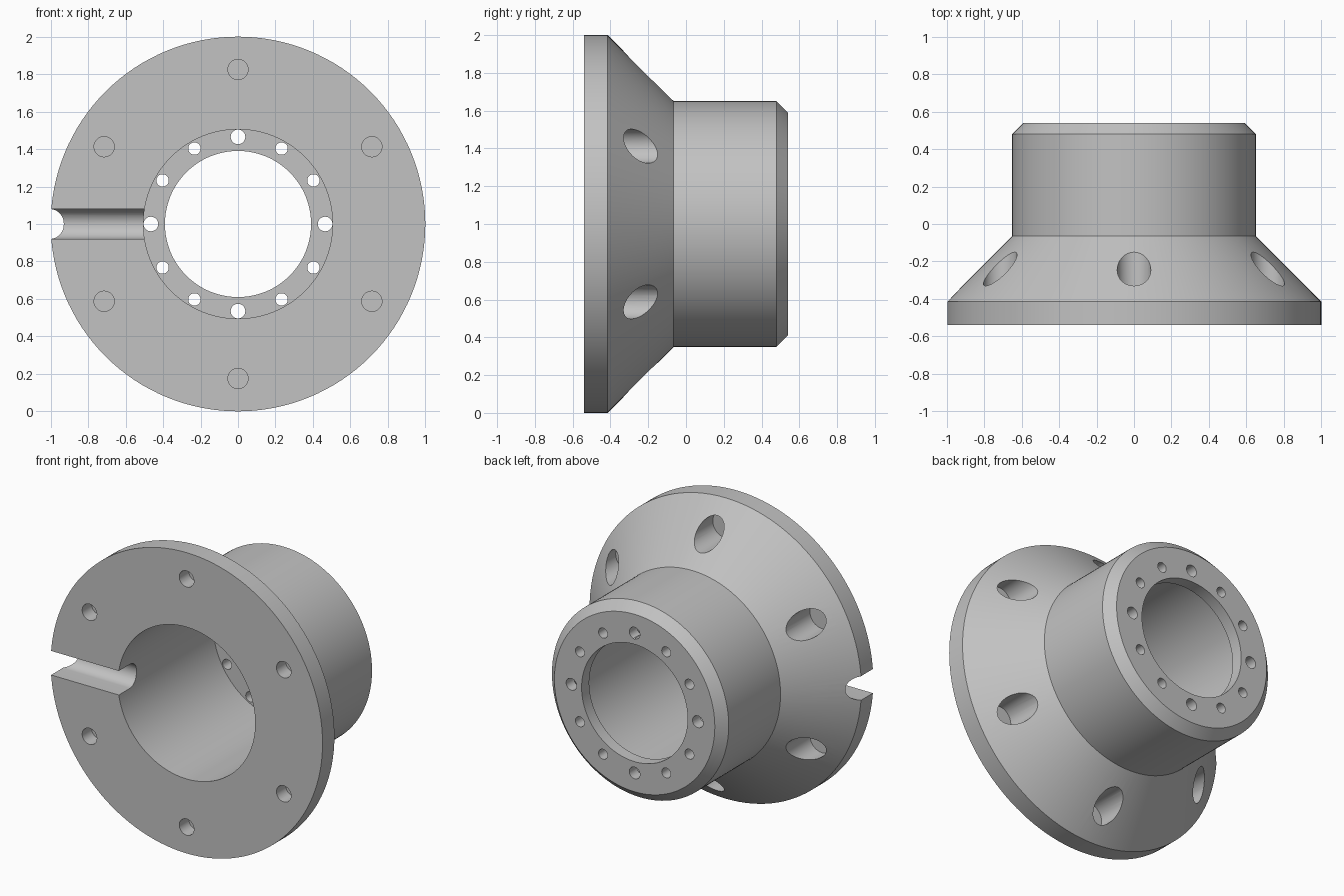
import bpy
import math
from mathutils import Vector

cube = bpy.data.objects.get("Cube")
if cube:
    bpy.data.objects.remove(cube, do_unlink=True)

AXIS_Z = 1.0
FRONT, BACK = -0.54, 0.54

steel = bpy.data.materials.new("plain grey")
steel.use_nodes = True
grey = (0.54, 0.54, 0.54, 1)
steel.diffuse_color = grey
steel.node_tree.nodes["Principled BSDF"].inputs["Base Color"].default_value = grey


def lathe(name, profile, segments=128):
    """Revolve a closed (radius, y) profile about the hub axis."""
    n = len(profile)
    verts, faces = [], []
    for i in range(segments):
        a = 2 * math.pi * i / segments
        verts += [(r * math.cos(a), y, AXIS_Z + r * math.sin(a)) for r, y in profile]
    for i in range(segments):
        j = (i + 1) % segments
        for k in range(n):
            m = (k + 1) % n
            faces.append((i * n + k, i * n + m, j * n + m, j * n + k))
    mesh = bpy.data.meshes.new(name)
    mesh.from_pydata(verts, [], faces)
    obj = bpy.data.objects.new(name, mesh)
    bpy.context.collection.objects.link(obj)
    return obj


def select_only(obj):
    bpy.ops.object.select_all(action='DESELECT')
    obj.select_set(True)
    bpy.context.view_layer.objects.active = obj


def recalc(obj):
    select_only(obj)
    bpy.ops.object.mode_set(mode='EDIT')
    bpy.ops.mesh.select_all(action='SELECT')
    bpy.ops.mesh.normals_make_consistent(inside=False)
    bpy.ops.object.mode_set(mode='OBJECT')


def cut(obj, cutter):
    cutter.hide_render = True
    mod = obj.modifiers.new("cut", 'BOOLEAN')
    mod.operation = 'DIFFERENCE'
    mod.solver = 'EXACT'
    mod.object = cutter
    select_only(obj)
    bpy.ops.object.modifier_apply(modifier=mod.name)
    bpy.data.objects.remove(cutter, do_unlink=True)


def drill(obj, angle, ring, radius, y0, y1):
    """Cut a round hole parallel to the hub axis."""
    a = math.radians(angle)
    bpy.ops.mesh.primitive_cylinder_add(
        vertices=32, radius=radius, depth=y1 - y0, rotation=(math.pi / 2, 0, 0),
        location=(ring * math.cos(a), (y0 + y1) / 2, AXIS_Z + ring * math.sin(a)))
    cut(obj, bpy.context.object)


# Flange, cone, barrel, chamfer, inner lip and bore in one turned profile
hub = lathe("flanged_hub", [
    (0.505, FRONT), (1.0, FRONT), (1.0, -0.415), (0.65, -0.065),
    (0.65, 0.48), (0.59, BACK), (0.39, BACK), (0.39, 0.46), (0.505, 0.46)])
recalc(hub)

# Blind flange holes and the counterbores behind them in the cone
for k in range(6):
    drill(hub, 30 + 60 * k, 0.825, 0.054, FRONT - 0.1, -0.44)
    drill(hub, 30 + 60 * k, 0.825, 0.09, -0.41, 0.1)

# Ring of through holes in the lip, slightly larger on the main axes
for k in range(12):
    drill(hub, 30 * k, 0.465, 0.039 if k % 3 == 0 else 0.033, 0.4, 0.6)

# Round-bottomed slot across one side of the flange
half, centre_y = 0.08, -0.425
outline = [(-0.7, -half), (-0.7, half)]
for k in range(25):
    t = math.pi * k / 24
    outline.append((centre_y + half * math.sin(t), half * math.cos(t)))
n = len(outline)
verts = [Vector((x, y, AXIS_Z + z)) for x in (-1.2, -0.4) for y, z in outline]
faces = [tuple(range(n)), tuple(range(2 * n - 1, n - 1, -1))]
faces += [(i, (i + 1) % n, n + (i + 1) % n, n + i) for i in range(n)]
slot_mesh = bpy.data.meshes.new("slot_cutter")
slot_mesh.from_pydata(verts, [], faces)
slot = bpy.data.objects.new("slot_cutter", slot_mesh)
bpy.context.collection.objects.link(slot)
recalc(slot)
cut(hub, slot)

hub.data.materials.clear()
hub.data.materials.append(steel)
for face in hub.data.polygons:
    face.material_index = 0
select_only(hub)
bpy.ops.object.shade_smooth_by_angle(angle=math.radians(25))
